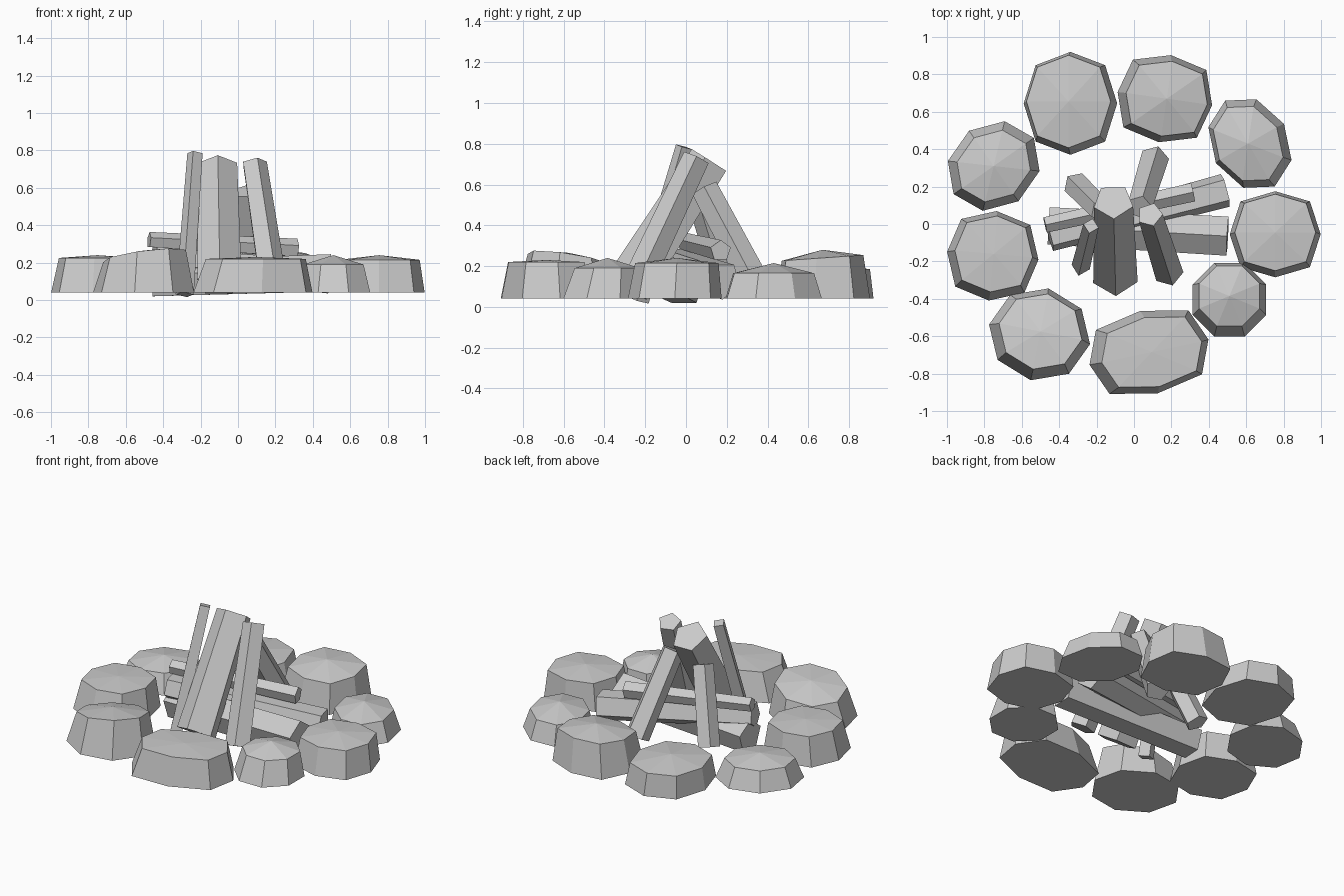
import bpy
from math import sin, cos, radians, tau
from mathutils import Vector

if "Cube" in bpy.data.objects:
    bpy.data.objects.remove(bpy.data.objects["Cube"])


def make_object(name, verts, faces):
    mesh = bpy.data.meshes.new(name)
    mesh.from_pydata(verts, [], faces)
    mesh.update()
    bpy.context.collection.objects.link(bpy.data.objects.new(name, mesh))


def stone(name, cx, cy, rx, ry, rot, bulge, top, dx, dy, rim, apex, slope=(0, 0)):
    """Eight-sided boulder: flat base, tapered wall, low peaked crown."""
    a = radians(rot)
    base, crown = [], []
    for k in range(8):
        t = tau * k / 8
        f = bulge if k % 2 else 1
        u, v = rx * f * cos(t), ry * f * sin(t)
        x, y = u * cos(a) - v * sin(a), u * sin(a) + v * cos(a)
        base.append((cx + x, cy + y, 0.04))
        crown.append((cx + dx + x * top, cy + dy + y * top,
                      rim + slope[0] * x + slope[1] * y))
    faces = [tuple(range(7, -1, -1))]
    for k in range(8):
        n = (k + 1) % 8
        faces += [(k, n, 8 + n, 8 + k), (8 + k, 8 + n, 16)]
    make_object(name, base + crown + [(cx + dx, cy + dy, apex)], faces)


def log(name, start, end, r0, r1, sides=5, roll=0):
    """Tapered straight-sided log with one edge turned up and outward."""
    p, q = Vector(start), Vector(end)
    d = (q - p).normalized()
    u = (Vector((0, 0, 1)) - d * d.z).normalized()
    v = d.cross(u)
    verts = []
    for c, r in ((p, r0), (q, r1)):
        for k in range(sides):
            t = tau * k / sides + radians(roll)
            verts.append(c + r * (cos(t) * u + sin(t) * v))
    faces = [tuple(range(sides - 1, -1, -1)), tuple(range(sides, 2 * sides))]
    for k in range(sides):
        n = (k + 1) % sides
        faces.append((k, n, sides + n, sides + k))
    make_object(name, verts, faces)


# Ring of stones
stone("stone_back_left", -.34, .645, .25, .275, 0, 1.05, .9, -.01, .01, .185, .215)
stone("stone_back_right", .165, .67, .255, .235, -8, 1.1, .86, .01, 0, .24, .28, (0, .06))
stone("stone_right_rear", .62, .43, .21, .265, 30, 1.0, .84, -.01, 0, .165, .215)
stone("stone_right", .755, -.055, .243, .23, 0, 1.08, .89, 0, .01, .215, .24)
stone("stone_right_front", .51, -.405, .213, .213, 22.5, 1.0, .82, 0, .02, .19, .24)
stone("stone_front", .08, -.685, .325, .225, 12, 1.1, .84, .015, 0, .22, .23)
stone("stone_front_left", -.505, -.59, .275, .25, -11, 1.0, .82, .005, .015, .235, .265, (.1, -.12))
stone("stone_left", -.755, -.17, .245, .24, -5, 1.07, .85, .005, .01, .225, .24)
stone("stone_left_rear", -.75, .31, .262, .23, 35, 1.0, .8, 0, 0, .165, .2)

# Leaning logs (foot to tip)
log("lean_stick_left", (-.285, -.23, .03), (-.23, -.01, .785), .05, .042, 4)
log("lean_log_front", (-.1, -.28, .09), (-.11, .12, .715), .125, .11)
log("lean_log_front_right", (.185, -.26, .07), (.085, .05, .73), .08, .07)
log("lean_log_back_right", (.11, .35, .09), (.03, .09, .58), .078, .07)
log("lean_log_back_left", (-.31, .21, .08), (-.17, .07, .53), .07, .065)

# Logs lying across the pit: wide one lowest, thin stick on top
log("base_log", (.5, -.065, .135), (-.455, -.01, .105), .11, .105)
log("cross_log", (.49, .18, .13), (-.45, -.07, .22), .095, .08, 5, 36)
log("top_stick", (.315, .17, .275), (-.475, -.005, .32), .053, .044)
